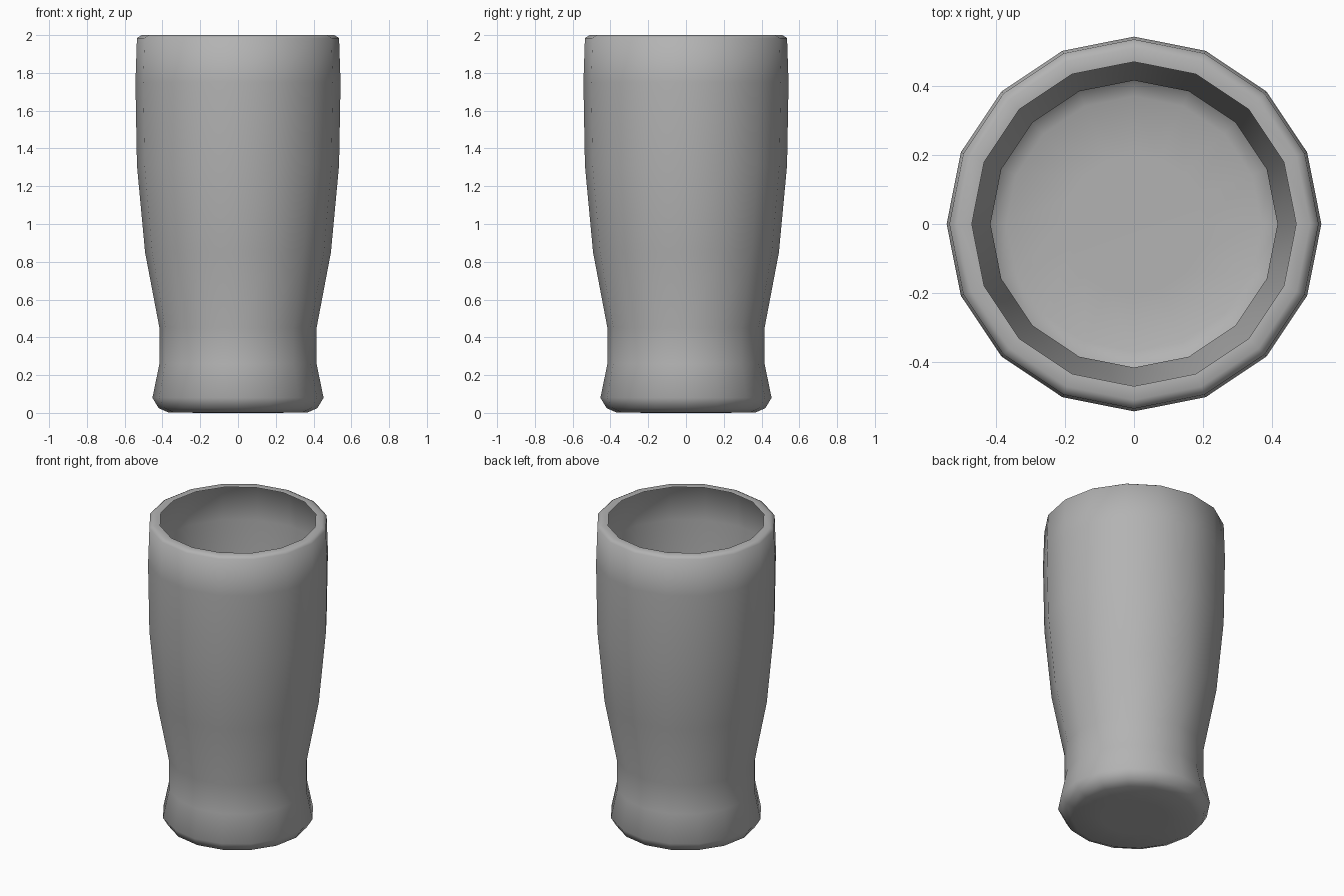
import bpy, bmesh
from math import cos, sin, pi

if "Cube" in bpy.data.objects:
    bpy.data.objects.remove(bpy.data.objects["Cube"])

SIDES = 16

# Single-skin profile (radius, height): base, flared foot, neck, body, folded rim
PROFILE = [(0.20, 0.0), (0.37, 0.003), (0.42, 0.025), (0.453, 0.08),
           (0.416, 0.26), (0.416, 0.45), (0.492, 0.85), (0.535, 1.31),
           (0.543, 1.75), (0.535, 1.985), (0.51, 2.0), (0.47, 1.997)]


def lathe(name, profile, sides):
    bm = bmesh.new()
    rings = [[bm.verts.new((r * cos(2 * pi * i / sides), r * sin(2 * pi * i / sides), z))
              for i in range(sides)] for r, z in profile]
    for low, high in zip(rings, rings[1:]):
        for i in range(sides):
            j = (i + 1) % sides
            bm.faces.new((low[i], low[j], high[j], high[i]))
    # Closed floor, fanned to a centre point
    centre = bm.verts.new((0, 0, profile[0][1]))
    for i in range(sides):
        bm.faces.new((centre, rings[0][(i + 1) % sides], rings[0][i]))
    for face in bm.faces:
        face.smooth = True
    mesh = bpy.data.meshes.new(name)
    bm.to_mesh(mesh)
    bm.free()
    obj = bpy.data.objects.new(name, mesh)
    bpy.context.collection.objects.link(obj)
    return obj


# Open tumbler in a darker grey
glass = lathe("drinking_glass", PROFILE, SIDES)
grey = bpy.data.materials.new("dark_grey")
grey.diffuse_color = (0.45, 0.45, 0.45, 1)
grey.use_nodes = True
grey.node_tree.nodes["Principled BSDF"].inputs["Base Color"].default_value = grey.diffuse_color
glass.data.materials.append(grey)
